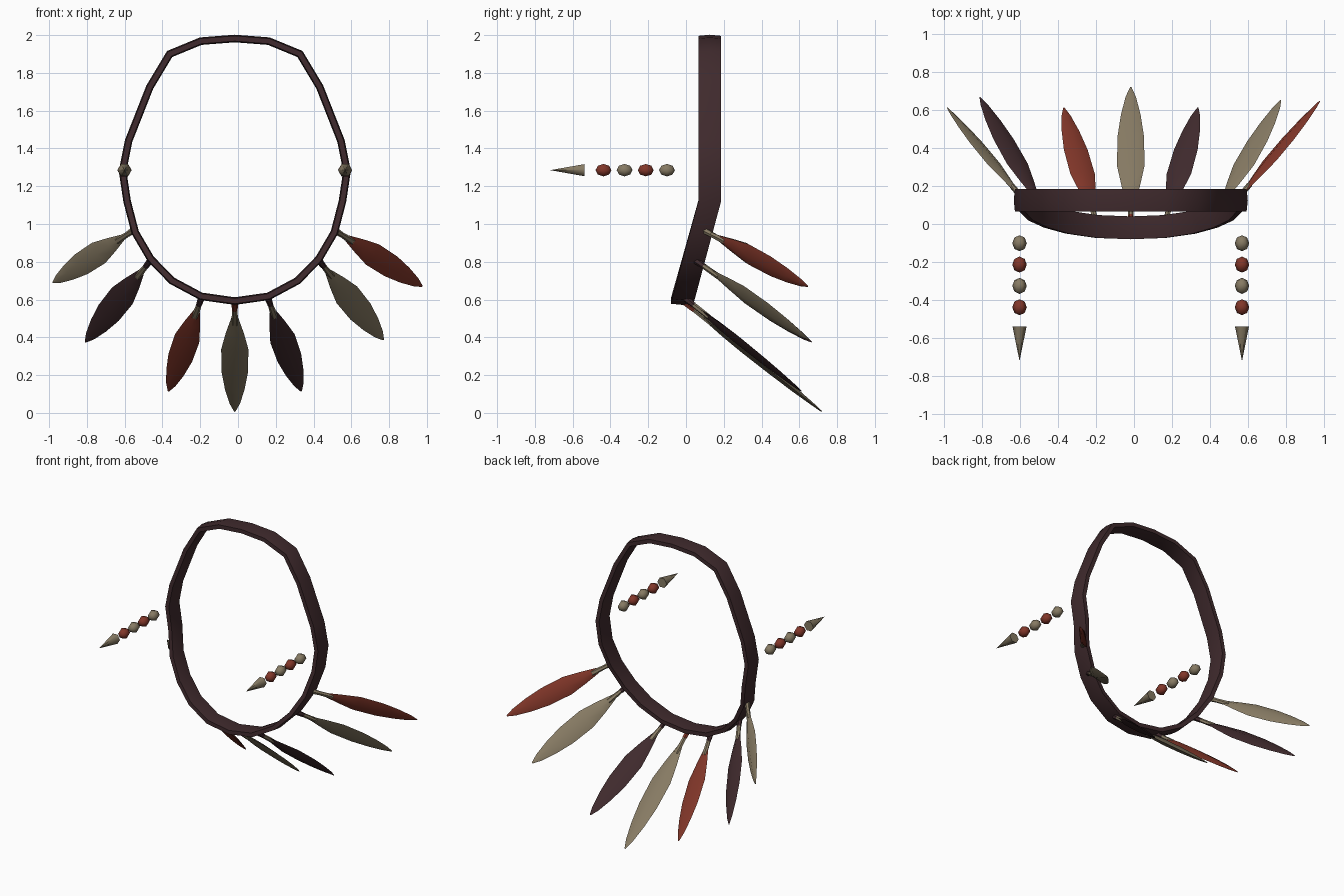
import bpy, bmesh, math
from mathutils import Vector, Matrix

if "Cube" in bpy.data.objects:
    bpy.data.objects.remove(bpy.data.objects["Cube"])

CX = -0.017  # symmetry line of the hoop


def material(name, rgb):
    m = bpy.data.materials.new(name)
    m.diffuse_color = (*rgb, 1)
    m.use_nodes = True
    m.node_tree.nodes["Principled BSDF"].inputs["Base Color"].default_value = m.diffuse_color
    return m


DARK = material("dark brown leather", (0.050, 0.023, 0.026))
RED = material("rust red", (0.22, 0.037, 0.022))
TAN = material("bone tan", (0.24, 0.195, 0.125))


def finish(name, bm, mat, angle=50):
    bmesh.ops.recalc_face_normals(bm, faces=bm.faces)
    me = bpy.data.meshes.new(name)
    bm.to_mesh(me)
    bm.free()
    me.materials.append(mat)
    ob = bpy.data.objects.new(name, me)
    bpy.context.collection.objects.link(ob)
    if angle:
        bpy.ops.object.select_all(action='DESELECT')
        ob.select_set(True)
        bpy.context.view_layer.objects.active = ob
        bpy.ops.object.shade_smooth_by_angle(angle=math.radians(angle))
    return ob


def bridge(bm, rings, closed=False):
    """Join a list of vertex rings with quads; cap the ends if open."""
    n = len(rings[0])
    pairs = list(zip(rings, rings[1:])) + ([(rings[-1], rings[0])] if closed else [])
    for a, b in pairs:
        for i in range(n):
            j = (i + 1) % n
            bm.faces.new((a[i], a[j], b[j], b[i]))
    if not closed:
        bm.faces.new(rings[0])
        bm.faces.new(rings[-1])


def band_y(z):
    """The lower part of the hoop leans forward."""
    return 0.125 - 0.147 * max(0, 1.12 - z) / 0.535


# Hoop: half outline (distance from centre line, z), mirrored
half = [(0, 1.982), (0.18, 1.968), (0.345, 1.90), (0.45, 1.725), (0.562, 1.44),
        (0.594, 1.28), (0.57, 1.12), (0.527, 0.955), (0.445, 0.815),
        (0.333, 0.70), (0.178, 0.617), (0, 0.592)]
path = half + [(-x, z) for x, z in half[-2:0:-1]]
section = [(-0.06, -0.014), (0, -0.02), (0.06, -0.014), (0.06, 0.014), (0, 0.02), (-0.06, 0.014)]
bm = bmesh.new()
rings = []
for i, (x, z) in enumerate(path):
    p = Vector((x, z))
    d0 = (p - Vector(path[i - 1])).normalized()
    d1 = (Vector(path[(i + 1) % len(path)]) - p).normalized()
    t = (d0 + d1).normalized()
    n = Vector((-t.y, t.x)) / max(0.7, t.dot(d1))
    rings.append([bm.verts.new((CX + x + n.x * b, band_y(z) + a, z + n.y * b)) for a, b in section])
bridge(bm, rings, closed=True)
finish("hoop_band", bm, DARK)


def spindle(name, root, axis, profile, mat, sides):
    """Lofted part along axis; profile rows are (t, half width, half thickness)."""
    d = axis.normalized()
    w = Vector((-d.z, 0, d.x)).normalized()
    n = d.cross(w)
    bm = bmesh.new()
    rings = []
    for t, hw, ht in profile:
        rings.append([bm.verts.new(root + axis * t
                                   + w * hw * math.cos(math.tau * k / sides)
                                   + n * ht * math.sin(math.tau * k / sides))
                      for k in range(sides)])
    bridge(bm, rings)
    finish(name, bm, mat)


# Feathers: root x, root z, tip, blade colour, knot colour, half width
feathers = [
    (0.515, 0.965, (0.975, 0.645, 0.67), RED, TAN, 0.064),
    (0.43, 0.805, (0.77, 0.65, 0.387), TAN, DARK, 0.07),
    (0.16, 0.605, (0.335, 0.61, 0.115), DARK, DARK, 0.068),
    (CX, 0.585, (CX, 0.718, 0.008), TAN, RED, 0.072),
    (-0.195, 0.605, (-0.368, 0.61, 0.115), RED, DARK, 0.068),
    (-0.465, 0.805, (-0.808, 0.665, 0.375), DARK, DARK, 0.07),
    (-0.555, 0.965, (-0.98, 0.61, 0.69), TAN, TAN, 0.064),
]
for i, (x, z, tip, blade, knot, hw) in enumerate(feathers):
    root = Vector((x, band_y(z) + 0.015, z))
    axis = Vector(tip) - root
    spindle(f"feather_knot_{i}", root, axis, [(0, .018, .018), (.07, .015, .015)], knot, 6)
    spindle(f"feather_stem_{i}", root, axis, [(.07, .014, .014), (.2, .019, .014)], TAN, 6)
    spindle(f"feather_blade_{i}", root, axis,
            [(.14, .018, .010), (.28, hw * .66, .017), (.43, hw, .020), (.64, hw * .97, .018),
             (.80, hw * .72, .014), (.93, hw * .38, .008), (1, .004, .003)], blade, 4)

# Side strings: four beads and a pointed end on each side, running forward
to_front = Matrix.Rotation(math.radians(90), 4, 'X')
for side, x in (("left", -0.601), ("right", 0.567)):
    for k in range(4):
        bm = bmesh.new()
        m = (Matrix.Translation((x, -0.101 - 0.112 * k, 1.285)) @ to_front
             @ Matrix.Rotation(math.radians(30), 4, 'Z') @ Matrix.Diagonal((.038, .038, .042, 1)))
        bmesh.ops.create_uvsphere(bm, u_segments=6, v_segments=4, radius=1, matrix=m)
        finish(f"{side}_bead_{k}", bm, RED if k % 2 else TAN, 60)
    bm = bmesh.new()
    m = (Matrix.Translation((x, -0.627, 1.285)) @ to_front
         @ Matrix.Rotation(math.radians(30), 4, 'Z'))
    bmesh.ops.create_cone(bm, cap_ends=True, segments=6, radius1=0.037, radius2=0.0005,
                          depth=0.18, matrix=m)
    finish(f"{side}_spike", bm, TAN, 60)
